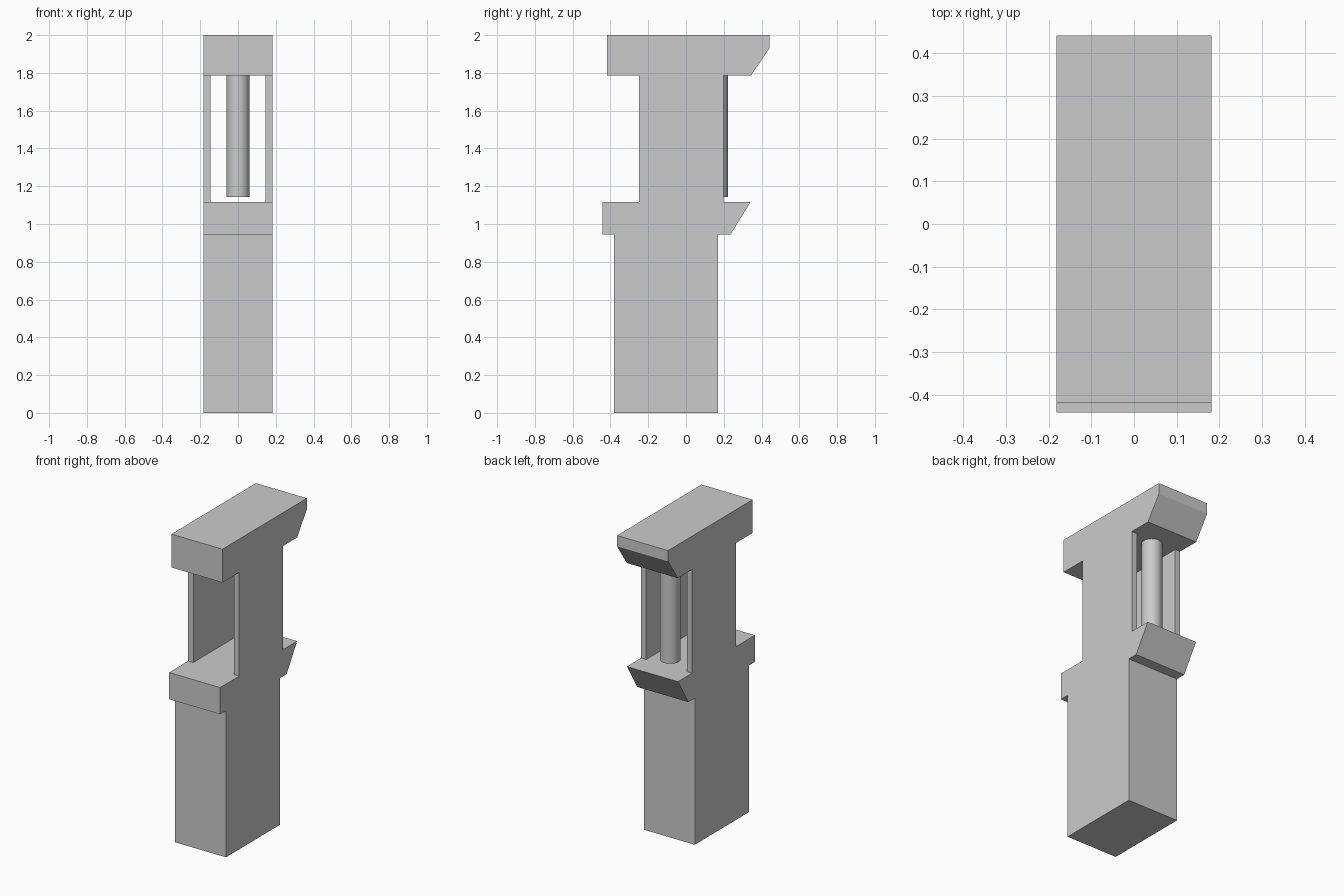
import bpy, bmesh, math

if "Cube" in bpy.data.objects:
    bpy.data.objects.remove(bpy.data.objects["Cube"])

HALF_W, HALF_GAP = 0.182, 0.145

# Side profile (y, z), starting at the front foot and running round the back
profile = [(-0.382, 0), (0.17, 0), (0.17, 0.945), (0.236, 0.945), (0.342, 1.117),
           (0.198, 1.117), (0.198, 1.785), (0.343, 1.785), (0.442, 1.93), (0.442, 2),
           (-0.418, 2), (-0.418, 1.785), (-0.248, 1.785), (-0.248, 1.117),
           (-0.442, 1.117), (-0.442, 0.945), (-0.382, 0.945)]
NECK_EDGES = (5, 12)          # back and front of the neck, open in the middle
WINDOW = (5, 6, 12, 13)       # corners of the window through the neck

# Post body: profile swept across the width, with the neck left open
bm = bmesh.new()
rows = [[bm.verts.new((x, y, z)) for y, z in profile]
        for x in (-HALF_W, -HALF_GAP, HALF_GAP, HALF_W)]
n = len(profile)
for s in range(3):
    a, b = rows[s], rows[s + 1]
    for i in range(n):
        if s == 1 and i in NECK_EDGES:
            continue
        j = (i + 1) % n
        bm.faces.new((a[i], a[j], b[j], b[i]))
bm.faces.new(rows[0])
bm.faces.new(rows[3])

# Inner walls, floor and ceiling of the window
for row in rows[1:3]:
    bm.faces.new([row[i] for i in WINDOW])
for i, j in ((5, 13), (6, 12)):
    bm.faces.new((rows[1][i], rows[1][j], rows[2][j], rows[2][i]))

bmesh.ops.recalc_face_normals(bm, faces=bm.faces[:])
bmesh.ops.dissolve_limit(bm, angle_limit=math.radians(1),
                         verts=bm.verts[:], edges=bm.edges[:])
mesh = bpy.data.meshes.new("post_body")
bm.to_mesh(mesh)
bm.free()
bpy.context.collection.objects.link(bpy.data.objects.new("post_body", mesh))

# Round rod hanging from the cap, just clear of the ledge
z0, z1 = 1.143, 1.785
bpy.ops.mesh.primitive_cylinder_add(vertices=24, radius=0.061, depth=z1 - z0,
                                    location=(0, 0.161, (z0 + z1) / 2))
rod = bpy.context.object
rod.name = "hanging_rod"
bpy.ops.object.shade_smooth_by_angle(angle=math.radians(30))
